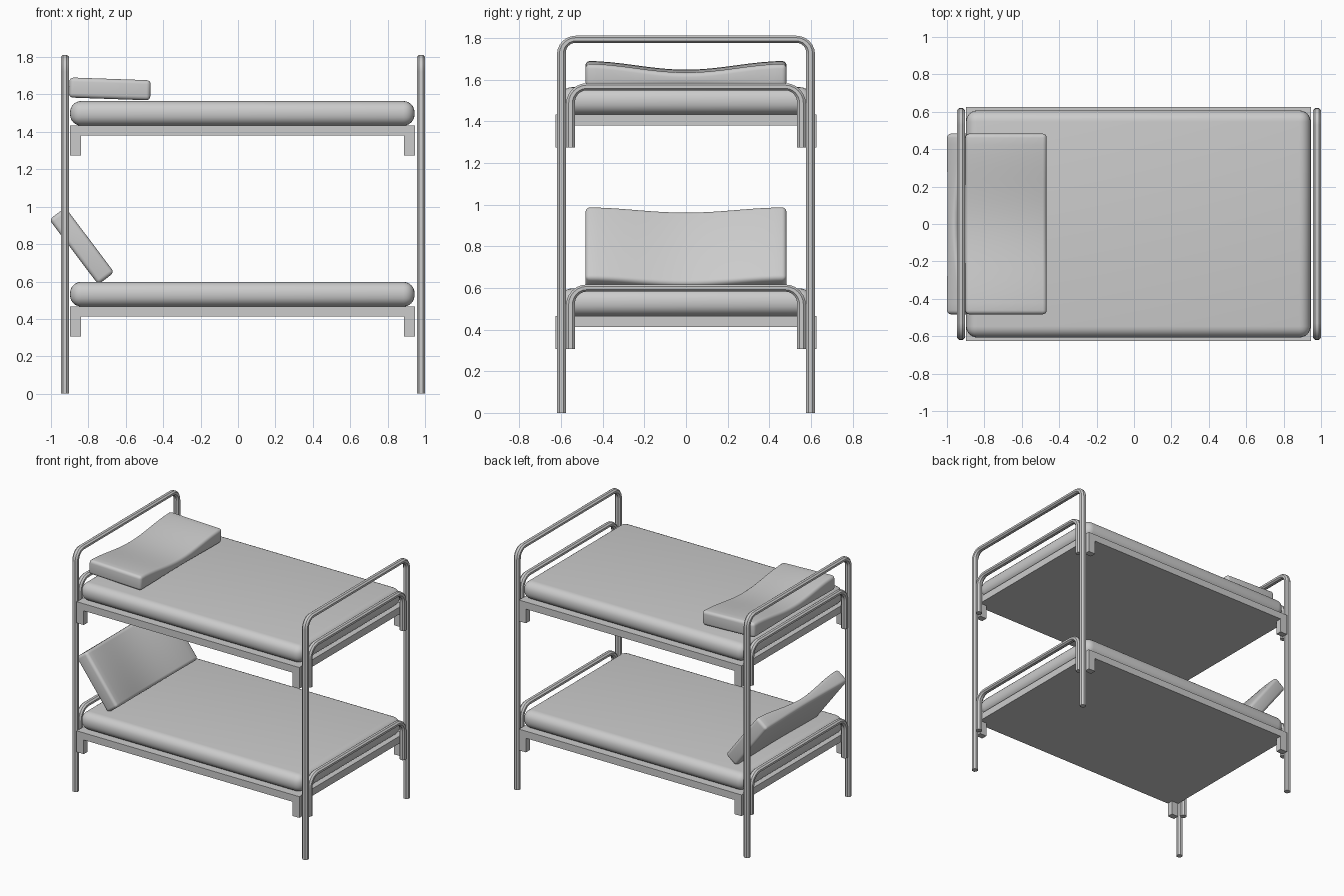
import bpy, bmesh, math
from mathutils import Matrix, Vector

if "Cube" in bpy.data.objects:
    bpy.data.objects.remove(bpy.data.objects["Cube"])


def finish(name, bm, angle=35):
    bmesh.ops.recalc_face_normals(bm, faces=bm.faces)
    me = bpy.data.meshes.new(name)
    bm.to_mesh(me)
    bm.free()
    ob = bpy.data.objects.new(name, me)
    bpy.context.collection.objects.link(ob)
    bpy.ops.object.select_all(action='DESELECT')
    ob.select_set(True)
    bpy.context.view_layer.objects.active = ob
    bpy.ops.object.shade_smooth_by_angle(angle=math.radians(angle))
    return ob


def add_box(bm, lo, hi):
    lo, hi = Vector(lo), Vector(hi)
    m = Matrix.Translation((lo + hi) / 2) @ Matrix.Diagonal((*(hi - lo), 1))
    bmesh.ops.create_cube(bm, size=1, matrix=m)


def box(name, lo, hi, bevel=0, segments=6):
    bm = bmesh.new()
    add_box(bm, lo, hi)
    if bevel:
        bmesh.ops.bevel(bm, geom=bm.edges[:], offset=bevel, segments=segments,
                        profile=0.5, affect='EDGES')
    return finish(name, bm)


def hoop(name, x, outer_y, bottom, top, bend=0.09, leg=0.0215, bar=0.017):
    """Inverted U of chamfered square tube, thinner along its top bar."""
    path = [(-outer_y, bottom, 0.0)]
    path += [(-outer_y + bend, top - bend, math.pi / 2 * i / 6) for i in range(7)]
    path += [(outer_y - bend, top - bend, math.pi / 2 + math.pi / 2 * i / 6) for i in range(7)]
    path += [(outer_y, bottom, math.pi)]
    bm = bmesh.new()
    rings = []
    for i, (cy, cz, a) in enumerate(path):
        d = Vector((0, -math.cos(a), math.sin(a)))
        h = leg + (bar - leg) * math.sin(a)
        if i in (0, len(path) - 1):
            centre = Vector((x, cy - d.y * h, cz))
        else:
            centre = Vector((x, cy, cz)) + d * (bend - h)
        c = 0.45
        section = [(1, c), (c, 1), (-c, 1), (-1, c), (-1, -c), (-c, -1), (c, -1), (1, -c)]
        rings.append([bm.verts.new(centre + Vector((u * leg, 0, 0)) + d * (v * h))
                      for u, v in section])
    for r, s in zip(rings, rings[1:]):
        for k in range(8):
            bm.faces.new((r[k], r[(k + 1) % 8], s[(k + 1) % 8], s[k]))
    bm.faces.new(rings[0])
    bm.faces.new(rings[-1])
    return finish(name, bm)


def pillow(name, x, z, tilt):
    """Rounded cushion, hollowed across the middle of its top."""
    length, width, thick, dip = 0.435, 0.966, 0.108, 0.042
    bm = bmesh.new()
    add_box(bm, (-length / 2, -width / 2, -thick / 2), (length / 2, width / 2, thick / 2))
    for i in range(1, 16):
        bmesh.ops.bisect_plane(bm, geom=bm.verts[:] + bm.edges[:] + bm.faces[:],
                               plane_co=(0, width * (i / 16 - 0.5), 0), plane_no=(0, 1, 0))
    for v in bm.verts:
        w = (1 + math.cos(2 * math.pi * v.co.y / width)) / 2
        v.co.z -= w * dip if v.co.z > 0 else -w * 0.005
    rim = [e for e in bm.edges if e.calc_face_angle(0) > math.radians(45)]
    bmesh.ops.bevel(bm, geom=rim, offset=0.022, segments=4, profile=0.5, affect='EDGES')
    ob = finish(name, bm, 50)
    ob.location = (x, 0, z)
    ob.rotation_euler = (0, math.radians(tilt), 0)


X0, X1 = -0.898, 0.946
ENDS = (("head", -0.9255), ("foot", 0.9785))

# tall end hoops that form the posts
for end, x in ENDS:
    hoop(end + "_post_hoop", x, 0.62, 0, 1.812)

# two bunks
for tier, z in (("lower", 0.0), ("upper", 0.967)):
    box(tier + "_base_board", (X0, -0.58, z + 0.413), (X1, 0.58, z + 0.466))
    box(tier + "_mattress", (X0, -0.607, z + 0.466), (X1 - 0.002, 0.607, z + 0.598), 0.06)
    # side rails with a short bracket at each end
    for side, s in (("front", -1), ("back", 1)):
        y0, y1 = sorted((s * 0.58, s * 0.626))
        box(f"{tier}_{side}_rail", (X0, y0, z + 0.413), (X1, y1, z + 0.466))
        for end, a in (("head", X0), ("foot", X1 - 0.058)):
            box(f"{tier}_{side}_{end}_bracket", (a, y0, z + 0.307), (a + 0.058, y1, z + 0.413))
    # small hoops inside the posts
    for end, x in ENDS:
        hoop(f"{tier}_{end}_small_hoop", x, 0.576, z + 0.307, z + 0.617, 0.1)

# pillows: one lying flat, one propped on the head end
pillow("upper_pillow", -0.685, 1.63, 2)
pillow("lower_pillow", -0.835, 0.79, 53)
